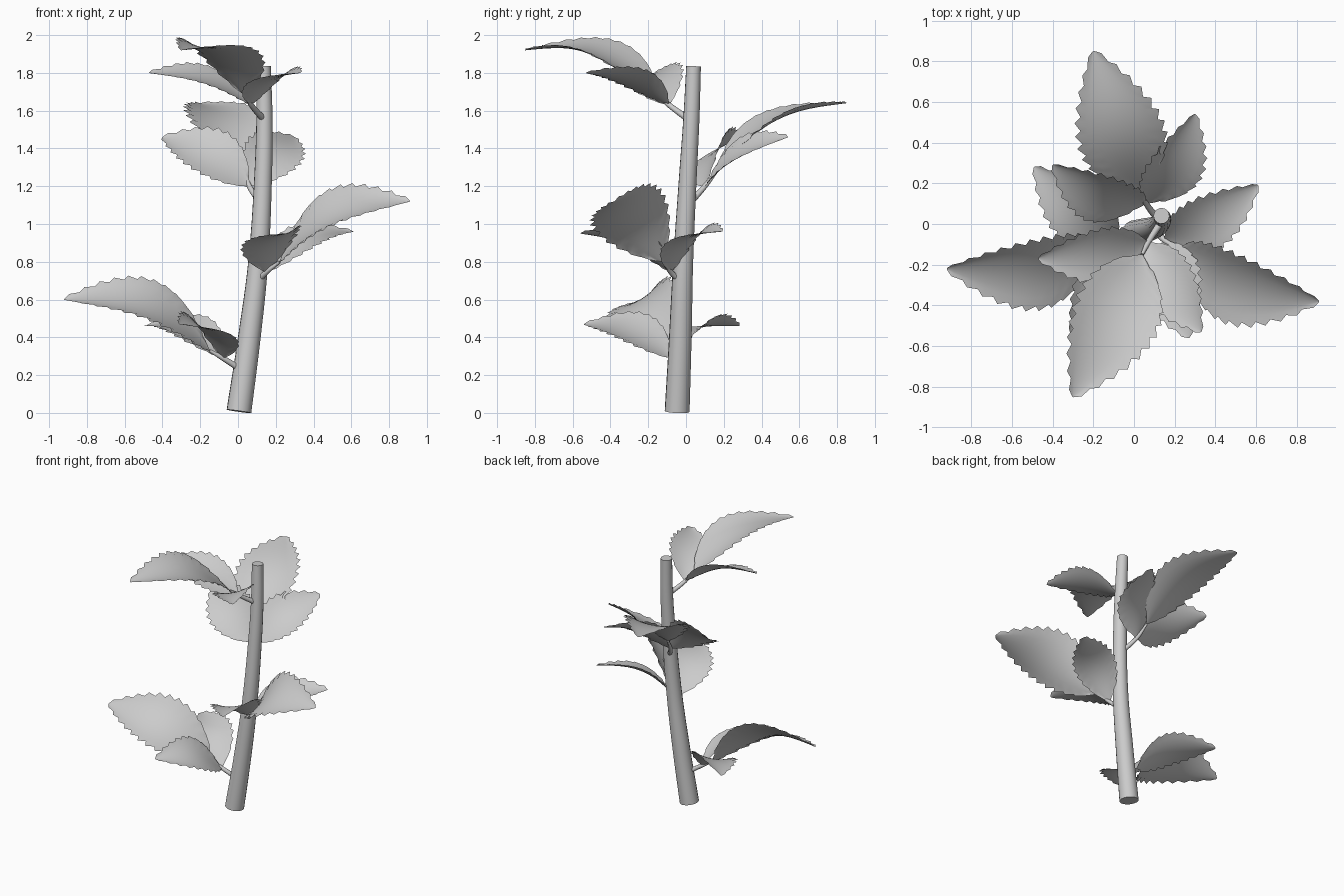
import bpy, bmesh, math
from mathutils import Vector

if "Cube" in bpy.data.objects:
    bpy.data.objects.remove(bpy.data.objects["Cube"])

# Single pale grey for the whole plant
grey = bpy.data.materials.new("pale_grey")
grey.diffuse_color = (0.6, 0.6, 0.6, 1)
grey.use_nodes = True
grey.node_tree.nodes["Principled BSDF"].inputs["Base Color"].default_value = grey.diffuse_color


def finish(obj, angle):
    obj.data.materials.append(grey)
    bpy.ops.object.select_all(action='DESELECT')
    obj.select_set(True)
    bpy.context.view_layer.objects.active = obj
    bpy.ops.object.shade_smooth_by_angle(angle=math.radians(angle))


def tube(name, points, sides=16):
    """Round tapering tube through (x, y, z, radius) points."""
    cu = bpy.data.curves.new(name, 'CURVE')
    cu.dimensions = '3D'
    cu.bevel_depth = 1.0
    cu.bevel_resolution = sides // 4
    cu.use_fill_caps = True
    cu.resolution_u = 6
    sp = cu.splines.new('BEZIER')
    sp.bezier_points.add(len(points) - 1)
    for bp, (x, y, z, r) in zip(sp.bezier_points, points):
        bp.co = (x, y, z)
        bp.radius = r
        bp.handle_left_type = bp.handle_right_type = 'AUTO'
    obj = bpy.data.objects.new(name, cu)
    bpy.context.collection.objects.link(obj)
    bpy.ops.object.select_all(action='DESELECT')
    obj.select_set(True)
    bpy.context.view_layer.objects.active = obj
    bpy.ops.object.convert(target='MESH')
    finish(bpy.context.view_layer.objects.active, 40)


def leaf(name, base, tip, facing, half, arch, teeth=13, cup=0.2):
    """Arched, slightly cupped blade with a saw-toothed outline."""
    base, tip = Vector(base), Vector(tip)
    axis = tip - base
    d = axis.normalized()
    n = Vector(facing)
    n = (n - d * n.dot(d)).normalized()
    side = n.cross(d)
    bm = bmesh.new()
    rows, cols = teeth * 2, 8
    grid = []
    for i in range(rows + 1):
        t = i / rows
        w = half * math.sin(math.pi * t ** 0.85) ** 0.85 if 0 < i < rows else 0.004
        row = []
        for j in range(cols + 1):
            u = 2 * j / cols - 1
            p = base + axis * t + n * arch * math.sin(math.pi * t ** 0.95)
            reach = w * u
            if j in (0, cols) and 0 < i < rows:
                if i % 2:                       # tooth point, leaning to the tip
                    reach *= 1.08
                    p += axis * (0.5 / rows)
                else:                           # notch
                    reach *= 0.94
            p += side * reach + n * cup * w * (u * u - 0.4)
            row.append(bm.verts.new(p))
        grid.append(row)
    for a, b in zip(grid, grid[1:]):
        for j in range(cols):
            bm.faces.new((a[j], a[j + 1], b[j + 1], b[j]))
    me = bpy.data.meshes.new(name)
    bm.to_mesh(me)
    bm.free()
    obj = bpy.data.objects.new(name, me)
    bpy.context.collection.objects.link(obj)
    finish(obj, 60)


# Main stem
tube("stem", [(0.005, -0.047, 0.008, 0.066), (0.06, -0.03, 0.4, 0.06),
              (0.107, -0.015, 0.8, 0.053), (0.133, 0.01, 1.25, 0.047),
              (0.14, 0.028, 1.55, 0.043), (0.135, 0.04, 1.835, 0.039)], 24)

# Leaf clusters: stem point, fork, end-leaf base, then three blades
# each blade: (tip, facing direction, half width, arch)
clusters = [
    ((0.03, -0.04, 0.22), (-0.08, -0.08, 0.29), (-0.15, -0.10, 0.33), [
        ((-0.92, -0.22, 0.60), (0.2, -0.53, 0.85), 0.20, 0.15),
        ((-0.49, 0.28, 0.46), (-0.1, -0.27, 1.0), 0.15, 0.09),
        ((-0.31, -0.54, 0.47), (0.45, 0.1, 0.8), 0.16, 0.08)]),
    ((0.10, -0.02, 0.69), (0.15, -0.08, 0.745), (0.22, -0.12, 0.80), [
        ((0.91, -0.38, 1.12), (-0.2, -0.5, 0.85), 0.20, 0.14),
        ((0.61, 0.19, 0.96), (0.15, -0.28, 1.0), 0.14, 0.09),
        ((0.27, -0.56, 0.95), (-0.25, 0.0, 0.95), 0.16, 0.08)]),
    ((0.13, 0.01, 1.10), (0.06, 0.10, 1.20), (0.03, 0.17, 1.29), [
        ((-0.20, 0.85, 1.64), (0.08, -0.3, 0.95), 0.21, 0.11),
        ((0.30, 0.54, 1.46), (0.35, -0.4, 0.85), 0.15, 0.07),
        ((-0.40, 0.29, 1.46), (0.0, -0.7, 0.7), 0.16, 0.08)]),
    ((0.14, 0.02, 1.55), (0.07, -0.09, 1.63), (0.04, -0.15, 1.68), [
        ((-0.30, -0.85, 1.92), (0.22, 0.2, 0.9), 0.21, 0.13),
        ((-0.47, -0.17, 1.80), (0.0, -0.35, 0.9), 0.14, 0.07),
        ((0.33, -0.53, 1.80), (-0.2, -0.1, 0.9), 0.14, 0.06)]),
]
for k, (root, fork, end, blades) in enumerate(clusters, 1):
    tube(f"leaf_stalk_{k}", [(*root, 0.018), (*fork, 0.014), (*end, 0.008)], 12)
    for part, start, (tip, facing, half, arch) in zip(
            ("end", "side_a", "side_b"), (end, fork, fork), blades):
        leaf(f"leaf_{part}_{k}", start, tip, facing, half, arch,
             teeth=12 if part == "end" else 10)
